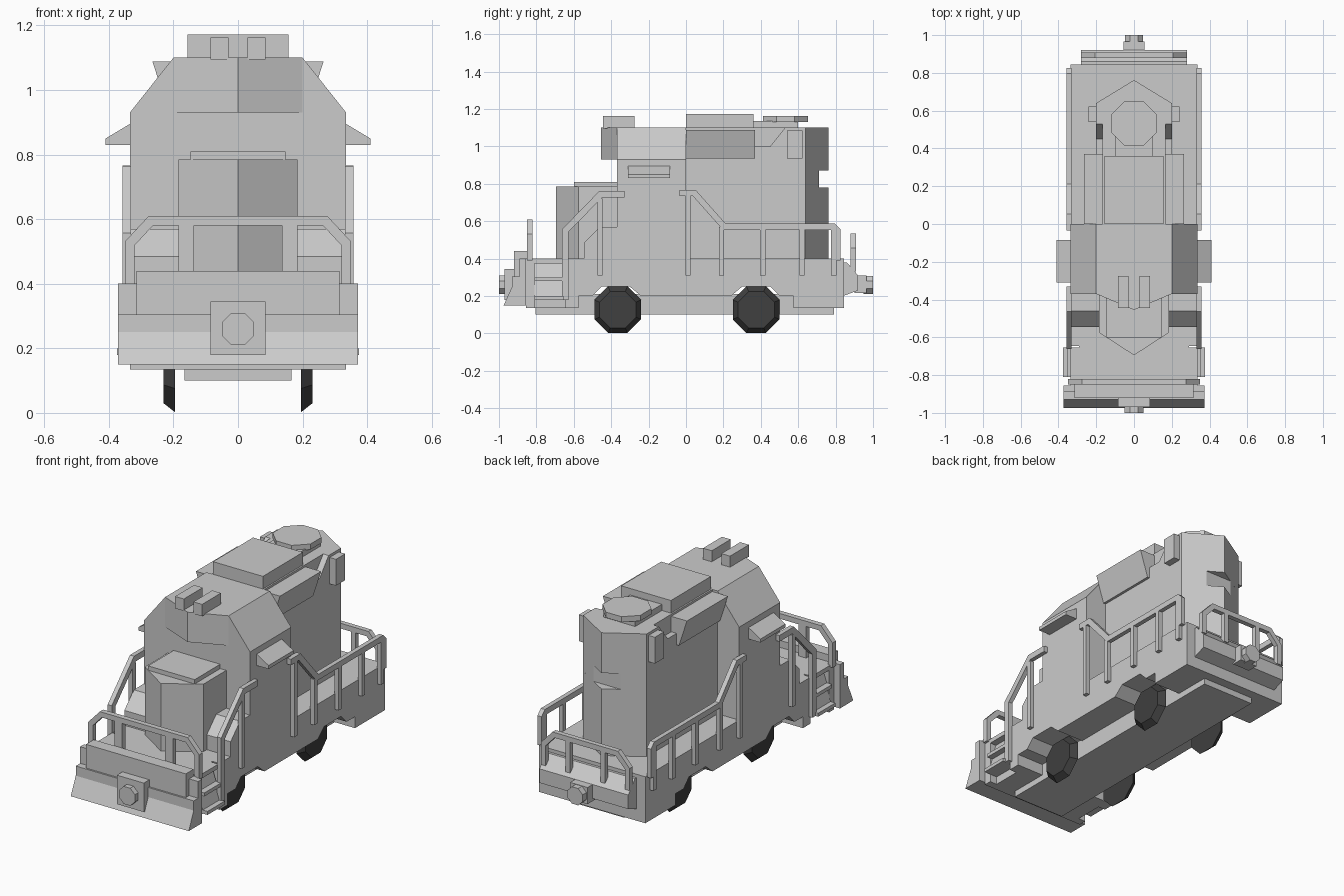
import bpy, bmesh, math
from mathutils import Vector

cube = bpy.data.objects.get("Cube")
if cube:
    bpy.data.objects.remove(cube, do_unlink=True)


def material(name, v):
    m = bpy.data.materials.new(name)
    m.use_nodes = True
    m.diffuse_color = (v, v, v, 1)
    m.node_tree.nodes["Principled BSDF"].inputs["Base Color"].default_value = (v, v, v, 1)
    return m


GREY = material("light_grey", 0.6)
DARK = material("dark_grey", 0.05)


def prism(name, axis, pts, a, b, mirror=False, mat=GREY):
    """Extrude a 2D outline along an axis from a to b; optionally mirror in x."""
    place = {"x": lambda p, t: (t, p[0], p[1]),
             "y": lambda p, t: (p[0], t, p[1]),
             "z": lambda p, t: (p[0], p[1], t)}[axis]
    bm = bmesh.new()
    lo = [bm.verts.new(place(p, a)) for p in pts]
    hi = [bm.verts.new(place(p, b)) for p in pts]
    bm.faces.new(lo)
    bm.faces.new(hi[::-1])
    n = len(pts)
    for i in range(n):
        bm.faces.new((lo[i], hi[i], hi[(i + 1) % n], lo[(i + 1) % n]))
    bmesh.ops.recalc_face_normals(bm, faces=bm.faces)
    me = bpy.data.meshes.new(name)
    bm.to_mesh(me)
    bm.free()
    me.materials.append(mat)
    ob = bpy.data.objects.new(name, me)
    bpy.context.scene.collection.objects.link(ob)
    if mirror:
        ob.modifiers.new("Mirror", "MIRROR")
    return ob


def box(name, x, y, z, mirror=False):
    return prism(name, "z", [(x[0], y[0]), (x[1], y[0]), (x[1], y[1]), (x[0], y[1])],
                 z[0], z[1], mirror)


def rail(name, axis, path, width, a, b, mirror=False):
    """Flat bar of constant width with mitred corners along a 2D path."""
    p = [Vector(q) for q in path]
    left, right = [], []
    for i in range(len(p)):
        d0 = (p[i] - p[i - 1]).normalized() if i else (p[1] - p[0]).normalized()
        d1 = (p[i + 1] - p[i]).normalized() if i < len(p) - 1 else d0
        n0, n1 = Vector((-d0.y, d0.x)), Vector((-d1.y, d1.x))
        m = (n0 + n1).normalized()
        m *= width / 2 / m.dot(n0)
        left.append(p[i] + m)
        right.append(p[i] - m)
    return prism(name, axis, left + right[::-1], a, b, mirror)


def octagon(cx, cy, apothem):
    r = apothem / math.cos(math.pi / 8)
    return [(cx + r * math.cos(math.pi / 8 + k * math.pi / 4),
             cy + r * math.sin(math.pi / 8 + k * math.pi / 4)) for k in range(8)]


# Chassis with wheel arches
half = [(0.24, 0.2), (0.3, 0.25), (0.45, 0.25), (0.5, 0.2), (0.575, 0.2), (0.575, 0.135)]
sill = [(-0.645, 0.4), (-0.645, 0.135)] + [(-y, z) for y, z in half[::-1]]
sill += half + [(0.845, 0.135), (0.845, 0.4)]
prism("main_frame", "x", sill, -0.335, 0.335)
box("front_platform", (-0.29, 0.29), (-0.855, -0.645), (0.135, 0.4))
box("front_end_wall", (-0.335, 0.335), (-0.855, -0.81), (0.135, 0.4))
box("underframe", (-0.165, 0.165), (-0.805, 0.79), (0.1, 0.21))

# Boarding steps
steps = [(0.27, 0.18), (0.375, 0.18), (0.375, 0.2), (0.345, 0.2), (0.32, 0.28), (0.355, 0.28),
         (0.355, 0.3), (0.32, 0.3), (0.295, 0.375), (0.335, 0.375), (0.335, 0.4), (0.27, 0.4)]
prism("boarding_steps", "y", steps, -0.81, -0.655, True)

# Wheels: tapered octagons, larger on the inner side
for name, cy in (("front_wheels", -0.365), ("rear_wheels", 0.375)):
    w = prism(name, "x", octagon(cy, 0.127, 0.125), 0.195, 0.23, True, DARK)
    for v in w.data.vertices:
        if v.co.x > 0.22:
            v.co.y = cy + (v.co.y - cy) * 0.78
            v.co.z = 0.127 + (v.co.z - 0.127) * 0.78

# Front plow, buffer plate and coupler
prism("plow", "x", [(-0.855, 0.15), (-0.975, 0.15), (-0.93, 0.25), (-0.93, 0.305), (-0.89, 0.305),
                    (-0.89, 0.4), (-0.855, 0.4)], -0.372, 0.372)
box("front_buffer_plate", (-0.315, 0.315), (-0.92, -0.85), (0.305, 0.44))
box("front_coupler_block", (-0.085, 0.085), (-0.97, -0.9), (0.18, 0.345))
prism("front_coupler", "y", octagon(0, 0.26, 0.05), -1.0, -0.96)

# Rear beam and coupler
prism("rear_beam", "x", [(0.84, 0.2), (0.92, 0.23), (0.92, 0.31), (0.86, 0.38), (0.84, 0.38)],
      -0.28, 0.28)
box("rear_coupler_block", (-0.055, 0.055), (0.9, 0.965), (0.215, 0.31))
prism("rear_coupler", "y", octagon(0, 0.26, 0.048), 0.95, 1.0)

# Cab with sloped roof edges and pointed brow
prism("cab", "y", [(-0.335, 0.39), (0.335, 0.39), (0.335, 0.93), (0.2, 1.1), (-0.2, 1.1),
                   (-0.335, 0.93)], -0.37, 0.0)
prism("cab_brow", "z", [(-0.2, -0.36), (-0.2, -0.37), (0, -0.455), (0.2, -0.37), (0.2, -0.36)],
      0.93, 1.1)
prism("cab_awning", "y", [(0.33, 0.83), (0.41, 0.83), (0.41, 0.85), (0.33, 0.898)],
      -0.31, -0.085, True)
box("horn", (0.03, 0.085), (-0.445, -0.275), (1.095, 1.163), True)

# Short front hood
prism("front_hood", "z", [(-0.185, -0.36), (-0.185, -0.575), (0, -0.695), (0.185, -0.575),
                          (0.185, -0.36)], 0.39, 0.785)
box("front_hood_lid", (-0.147, 0.147), (-0.6, -0.36), (0.78, 0.81))
prism("front_side_locker", "x", [(-0.36, 0.39), (-0.545, 0.39), (-0.545, 0.485), (-0.46, 0.57),
                                 (-0.36, 0.57)], 0.17, 0.335, True)

# Long rear hood: core, stepped shoulders, notched pointed end
box("rear_hood", (-0.166, 0.166), (-0.01, 0.64), (0.39, 1.1))
prism("rear_hood_shoulder", "x", [(-0.01, 0.39), (0.64, 0.39), (0.64, 1.1), (0.53, 1.1),
                                  (0.45, 1.0), (-0.01, 1.0)], 0.16, 0.2, True)
point = [(-0.2, 0.64), (0.2, 0.64), (0, 0.762)]
prism("rear_point_lower", "z", point, 0.39, 0.78)
prism("rear_point_upper", "z", point, 0.87, 1.1)
prism("rear_point_notch", "z", [(-0.2, 0.64), (0.2, 0.64), (0.085, 0.71), (-0.085, 0.71)],
      0.78, 0.87)
prism("radiator", "y", [(0.16, 0.935), (0.215, 0.935), (0.265, 1.088), (0.16, 1.088)],
      0.0, 0.37, True)
box("side_lamp_box", (0.19, 0.24), (0.54, 0.623), (0.935, 1.085), True)
box("roof_hatch", (-0.157, 0.157), (0.0, 0.36), (1.09, 1.172))
box("fan_base", (-0.1, 0.1), (0.35, 0.6), (1.09, 1.135))
prism("roof_fan", "z", octagon(0, 0.532, 0.119), 1.13, 1.162)

# Side handrails and posts
X0, X1 = 0.332, 0.358
rail("rear_side_rail", "x", [(-0.035, 0.75), (0.045, 0.75), (0.205, 0.57), (0.79, 0.57),
                             (0.81, 0.55), (0.81, 0.39)], 0.033, X0, X1, True)
rail("front_side_rail", "x", [(-0.33, 0.745), (-0.455, 0.745), (-0.645, 0.55), (-0.645, 0.18)],
     0.035, X0, X1, True)
for i, (y, top) in enumerate([(-0.46, 0.72), (0.01, 0.75), (0.19, 0.57), (0.41, 0.57),
                              (0.62, 0.57), (0.79, 0.56)]):
    box(f"side_post_{i + 1}", (X0, X1), (y - 0.014, y + 0.014), (0.31, top), True)

# End handrails
for name, y0, y1, w, top, low, post in (("front", -0.85, -0.82, 0.335, 0.595, 0.39, 0.16),
                                        ("rear", 0.88, 0.908, 0.265, 0.52, 0.33, 0.11)):
    rail(name + "_end_rail", "y", [(-w, low), (-w, top - 0.07), (-w + 0.065, top),
                                   (w - 0.065, top), (w, top - 0.07), (w, low)], 0.03, y0, y1)
    box(name + "_end_post", (post - 0.024, post + 0.024) if name == "front"
        else (post - 0.014, post + 0.014), (y0, y1), (low, top), True)
